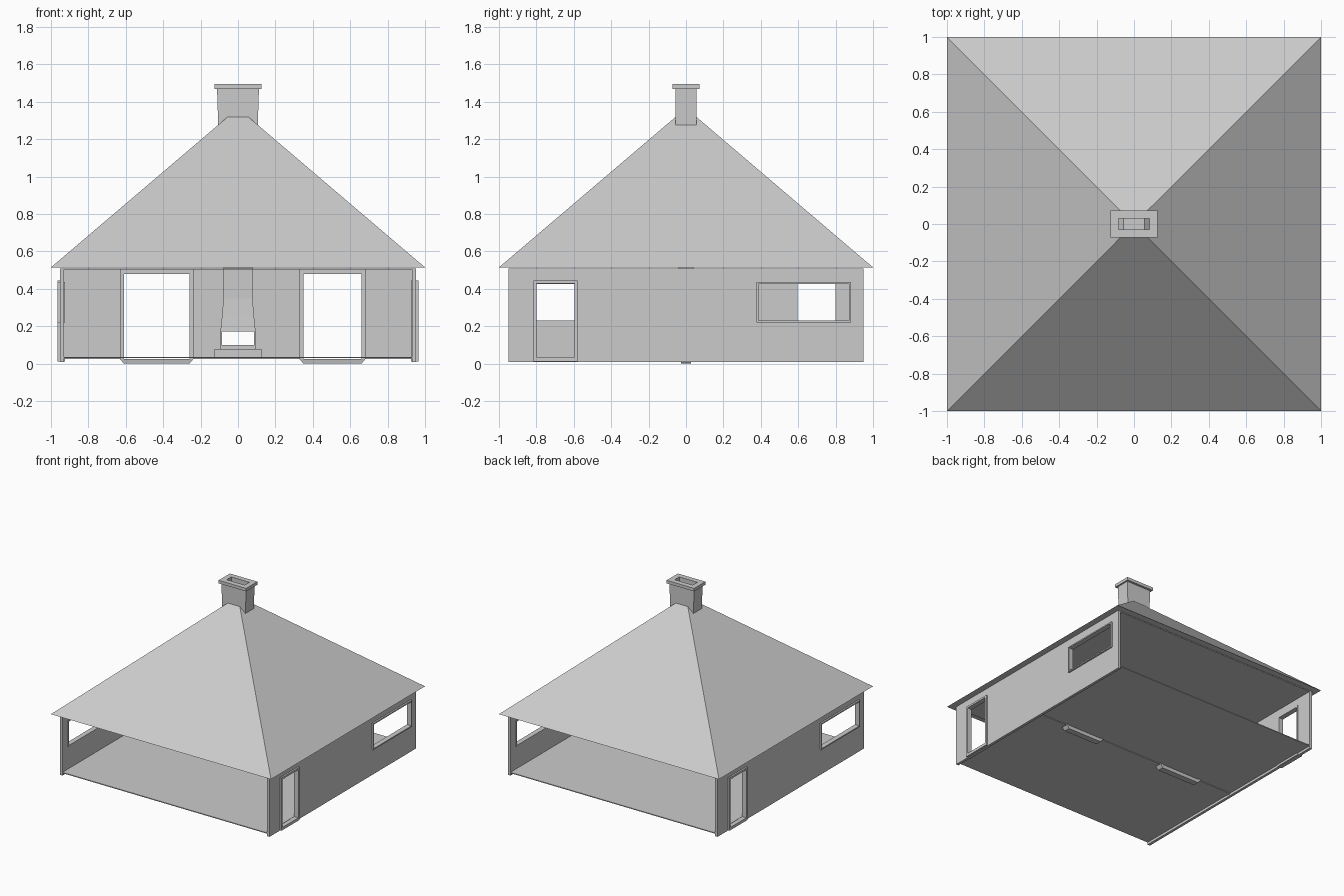
import bpy
import bmesh

cube = bpy.data.objects.get("Cube")
if cube:
    bpy.data.objects.remove(cube, do_unlink=True)

GREY = (0.6, 0.6, 0.6, 1.0)
plaster = bpy.data.materials.new("light grey")
plaster.use_nodes = True
plaster.diffuse_color = GREY
plaster.node_tree.nodes["Principled BSDF"].inputs["Base Color"].default_value = GREY


def finish(name, bm):
    bmesh.ops.recalc_face_normals(bm, faces=bm.faces[:])
    mesh = bpy.data.meshes.new(name)
    bm.to_mesh(mesh)
    bm.free()
    mesh.materials.append(plaster)
    obj = bpy.data.objects.new(name, mesh)
    bpy.context.scene.collection.objects.link(obj)
    return obj


def panel(name, axis, near, far, outer, holes=()):
    """Flat plate across an axis; rectangles are (u0, u1, v0, v1)."""
    place = {"x": lambda u, v, d: (d, u, v),
             "y": lambda u, v, d: (u, d, v),
             "z": lambda u, v, d: (u, v, d)}[axis]
    rects = [outer, *holes]
    us = sorted({r[i] for r in rects for i in (0, 1)})
    vs = sorted({r[i] for r in rects for i in (2, 3)})
    bm = bmesh.new()
    for u0, u1 in zip(us, us[1:]):
        for v0, v1 in zip(vs, vs[1:]):
            u, v = (u0 + u1) / 2, (v0 + v1) / 2
            if any(h[0] < u < h[1] and h[2] < v < h[3] for h in holes):
                continue
            bm.faces.new([bm.verts.new(place(a, b, near)) for a, b in
                          ((u0, v0), (u1, v0), (u1, v1), (u0, v1))])
    bmesh.ops.remove_doubles(bm, verts=bm.verts[:], dist=1e-5)
    grown = bmesh.ops.extrude_face_region(bm, geom=bm.faces[:], use_keep_orig=True)
    shift = place(0, 0, far - near)
    bmesh.ops.translate(bm, vec=shift,
                        verts=[g for g in grown["geom"] if isinstance(g, bmesh.types.BMVert)])
    bmesh.ops.dissolve_limit(bm, angle_limit=0.01, verts=bm.verts[:], edges=bm.edges[:])
    return finish(name, bm)


def loft(name, rings, cx=0.0):
    """Closed stack of rectangles given as (z, half width, half depth)."""
    bm = bmesh.new()
    loops = [[bm.verts.new((cx + sx * w, sy * d, z))
              for sx, sy in ((-1, -1), (1, -1), (1, 1), (-1, 1))] for z, w, d in rings]
    for low, high in zip(loops, loops[1:]):
        for i in range(4):
            j = (i + 1) % 4
            bm.faces.new((low[i], low[j], high[j], high[i]))
    bm.faces.new(loops[0])
    bm.faces.new(loops[-1])
    return finish(name, bm)


def grow(rect, a):
    return (rect[0] - a, rect[1] + a, rect[2] - a, rect[3] + a)


# Roof, ceiling and floor
loft("roof", [(0.515, 1, 1), (1.32, 0.055, 0.055)])
panel("ceiling", "z", 0.503, 0.509, (-0.93, 0.93, -0.95, 0.95))
panel("floor", "z", 0.03, 0.037, (-0.93, 0.93, -0.95, 0.95))

# Side walls, each the other turned half round, with a door and a window
for side, s in (("left", 1), ("right", -1)):
    def turn(rect):
        return (*sorted((s * rect[0], s * rect[1])), rect[2], rect[3])
    door = turn((-0.8, -0.595, 0.035, 0.43))
    window = turn((0.388, 0.872, 0.23, 0.427))
    panel(side + "_wall", "x", s * 0.93, s * 0.952, (-0.95, 0.95, 0.01, 0.51), [door, window])
    panel(side + "_door_frame", "x", s * 0.925, s * 0.966, grow(door, 0.015), [door])
    panel(side + "_window_frame", "x", s * 0.925, s * 0.966, grow(window, 0.01), [window])
    panel(side + "_door_step", "x", s * 0.925, s * 0.966,
          (door[0] - 0.015, door[1] + 0.015, 0.012, 0.025))

# Middle wall with two wide openings and the hearth opening
hearth = (-0.085, 0.085, 0.1, 0.172)
openings = {"right": (-0.61, -0.26, 0.025, 0.48), "left": (0.35, 0.66, 0.025, 0.48)}
panel("middle_wall", "y", -0.02, 0.02, (-0.93, 0.93, 0.028, 0.505),
      [hearth, *openings.values()])
for side, gap in openings.items():
    u0, u1, v0, v1 = gap
    panel(side + "_opening_frame", "y", -0.03, 0.03, (u0 - 0.021, u1 + 0.021, 0.025, 0.503), [gap])
    half = (u1 - u0) / 2
    loft(side + "_opening_sill", [(0, half, 0.025), (0.025, half + 0.021, 0.03)], (u0 + u1) / 2)

# Fireplace
loft("hearth_base", [(0.035, 0.125, 0.075), (0.08, 0.125, 0.075)])
panel("hearth_surround", "y", -0.055, 0.055, (-0.094, 0.094, 0.08, 0.176), [hearth])

# Chimney, from the flared hood up to the hollow flue
loft("chimney", [(0.175, 0.094, 0.055), (0.26, 0.085, 0.047), (0.35, 0.078, 0.04),
                 (1.0, 0.078, 0.04), (1.25, 0.105, 0.055), (1.47, 0.112, 0.055),
                 (1.47, 0.082, 0.03), (1.2, 0.082, 0.03), (1.15, 0.03, 0.03)])
panel("chimney_cap", "z", 1.47, 1.495, (-0.125, 0.125, -0.073, 0.073),
      [(-0.082, 0.082, -0.03, 0.03)])
